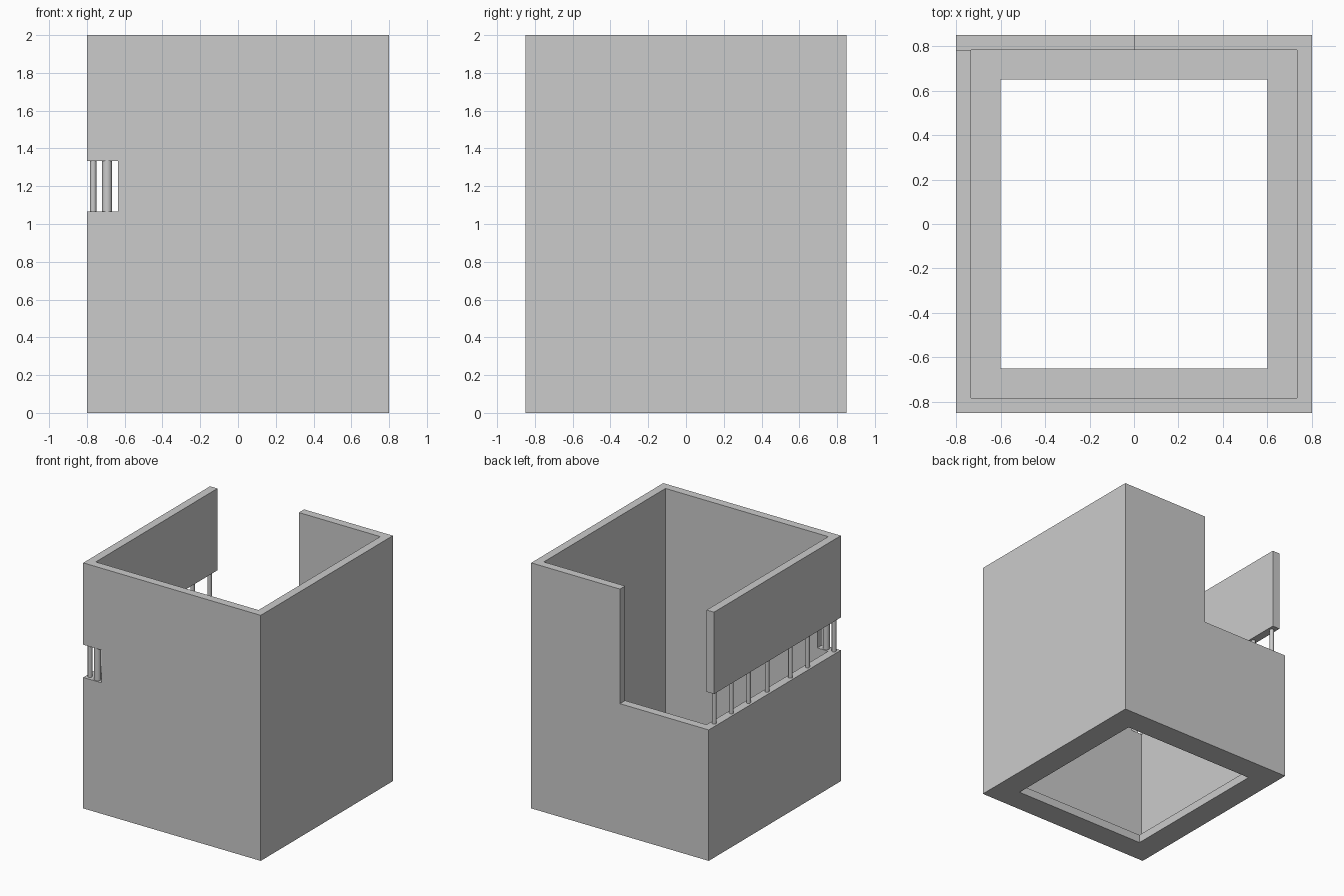
import bpy
from mathutils import Vector

cube = bpy.data.objects.get("Cube")
if cube:
    bpy.data.objects.remove(cube, do_unlink=True)

# Overall dimensions
HX, HY, H = 0.8, 0.85, 2.0
T = 0.0667                      # wall and floor thickness
SILL, LINTEL = 1.0667, 1.3333   # open band in the side wall

grey = bpy.data.materials.new("plain_grey")
grey.use_nodes = True
grey.diffuse_color = (0.6, 0.6, 0.6, 1)
grey.node_tree.nodes["Principled BSDF"].inputs["Base Color"].default_value = (0.6, 0.6, 0.6, 1)


def box(name, low, high):
    low, high = Vector(low), Vector(high)
    bpy.ops.mesh.primitive_cube_add(size=1)
    ob = bpy.context.object
    ob.name = name
    for v in ob.data.vertices:
        v.co = [l + (c + 0.5) * (h - l) for c, l, h in zip(v.co, low, high)]
    ob.data.materials.append(grey)
    return ob


def cut(target, name, low, high):
    cutter = box(name, low, high)
    cutter.hide_render = True
    mod = target.modifiers.new(name, 'BOOLEAN')
    mod.operation = 'DIFFERENCE'
    mod.solver = 'EXACT'
    mod.object = cutter
    bpy.context.view_layer.objects.active = target
    bpy.ops.object.modifier_apply(modifier=mod.name)
    bpy.data.objects.remove(cutter, do_unlink=True)


def pillar(name, x, y, radius):
    bpy.ops.mesh.primitive_cylinder_add(
        vertices=24, radius=radius, depth=LINTEL - SILL,
        location=(x, y, (SILL + LINTEL) / 2))
    ob = bpy.context.object
    ob.name = name
    ob.data.materials.append(grey)
    bpy.ops.object.shade_smooth_by_angle()


# Walls and floor, hollowed from one block
walls = box("walls", (-HX, -HY, 0), (HX, HY, H))
cut(walls, "room_space", (T - HX, T - HY, T), (HX - T, HY - T, H + 1))
cut(walls, "floor_opening", (-0.6, -0.65, -1), (0.6, 0.65, 0.5))
cut(walls, "back_gap", (-1, HY - T - 0.0008, SILL), (0, 1, H + 1))
cut(walls, "side_band", (-1, -1, SILL), (-0.635, 1, LINTEL))

# Thin pillars along the open band
for i, y in enumerate((0.73, 0.51, 0.29, 0.05, -0.25, -0.47, -0.81)):
    pillar(f"side_pillar_{i + 1}", T / 2 - HX, y, 0.0167)

# Thicker pillar around the front corner
pillar("front_pillar", -0.693, T / 2 - HY, 0.0265)
